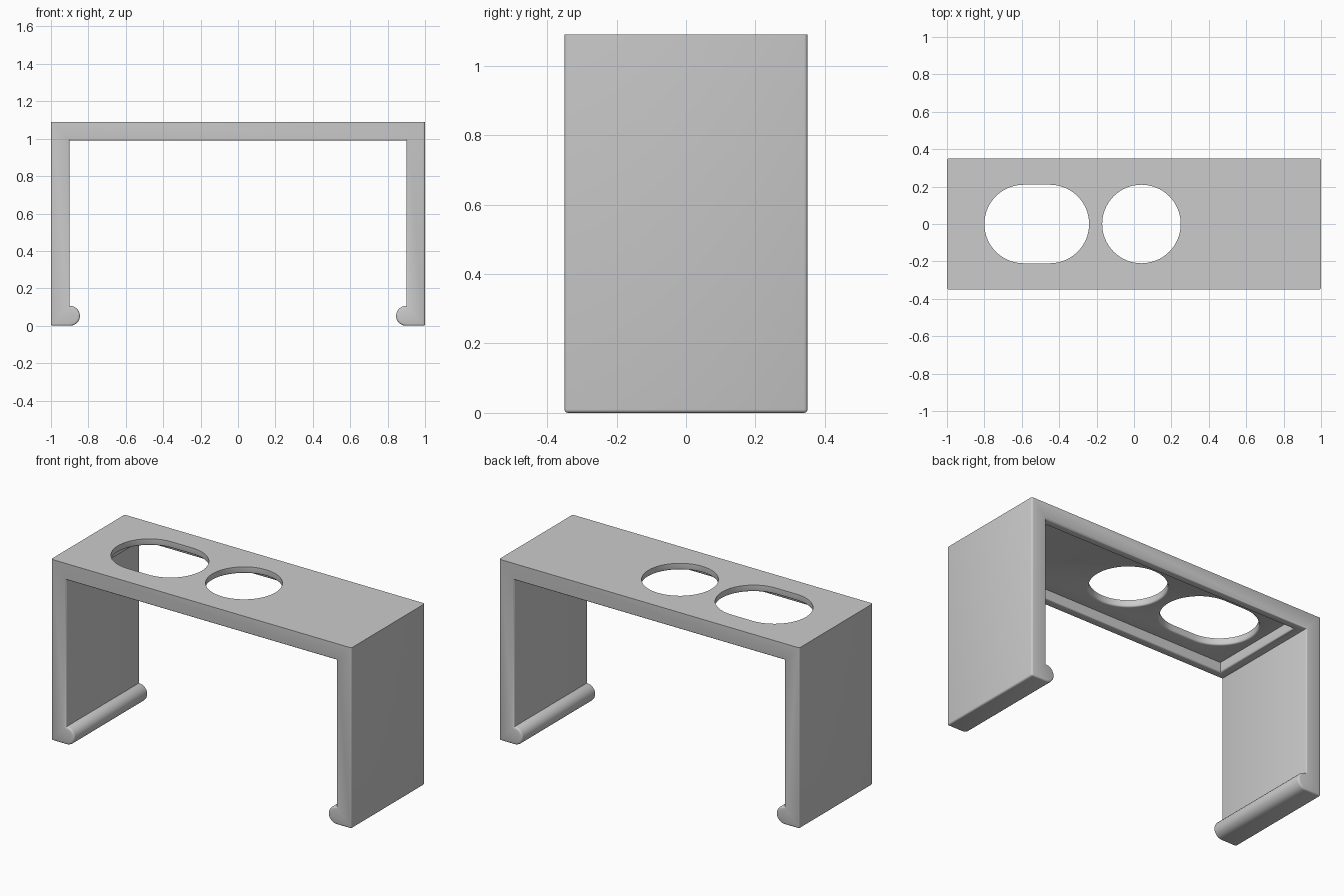
import bpy, bmesh, math

cube = bpy.data.objects.get("Cube")
if cube:
    bpy.data.objects.remove(cube, do_unlink=True)

HALF_W, HALF_D, HEIGHT = 1.0, 0.35, 1.09
INNER, UNDER = 0.9, 0.99      # inner leg face and underside of the top
RIM, CEILING = 0.05, 1.05     # rim round the pocket, pocket ceiling height
LIP_R = 0.053
HOLE_R = 0.21
ROUND = 0.01

grey = bpy.data.materials.new("light_grey")
grey.use_nodes = True
colour = (0.6, 0.6, 0.6, 1)
grey.diffuse_color = colour
grey.node_tree.nodes["Principled BSDF"].inputs["Base Color"].default_value = colour


def prism(name, points, direction):
    """Extrude a closed loop of points along a direction."""
    bm = bmesh.new()
    face = bm.faces.new([bm.verts.new(p) for p in points])
    grown = bmesh.ops.extrude_face_region(bm, geom=[face])["geom"]
    verts = [g for g in grown if isinstance(g, bmesh.types.BMVert)]
    bmesh.ops.translate(bm, verts=verts, vec=direction)
    bmesh.ops.recalc_face_normals(bm, faces=bm.faces)
    mesh = bpy.data.meshes.new(name)
    bm.to_mesh(mesh)
    bm.free()
    obj = bpy.data.objects.new(name, mesh)
    bpy.context.collection.objects.link(obj)
    return obj


def slot(x0, x1, r, steps=32):
    """Outline of a round-ended slot; a circle when x0 equals x1."""
    pts = []
    for cx, start in ((x1, -math.pi / 2), (x0, math.pi / 2)):
        for i in range(steps + 1):
            if x0 == x1 and i == steps:
                continue
            a = start + math.pi * i / steps
            pts.append((cx + r * math.cos(a), r * math.sin(a), 1.02))
    return pts


# Half profile: outer wall, foot, rolled lip, inner wall
half = [(HALF_W, HEIGHT), (HALF_W, 0)]
for i in range(13):
    a = -math.pi / 2 - math.pi * i / 12
    half.append((INNER - 0.002 + LIP_R * math.cos(a), LIP_R + LIP_R * math.sin(a)))
half += [(INNER, 2 * LIP_R), (INNER, UNDER)]
profile = half + [(-x, z) for x, z in reversed(half)]
bracket = prism("bracket", [(x, -HALF_D, z) for x, z in profile], (0, 2 * HALF_D, 0))
bracket.data.materials.append(grey)

# Cutters: pocket under the top, slot and round hole
px, py = INNER - RIM, HALF_D - RIM
pocket = [(-px, -py, 0.9), (px, -py, 0.9), (px, py, 0.9), (-px, py, 0.9)]
cutters = [
    prism("pocket_cutter", pocket, (0, 0, CEILING - 0.9)),
    prism("slot_cutter", slot(-0.59, -0.45, HOLE_R), (0, 0, 0.2)),
    prism("hole_cutter", slot(0.04, 0.04, HOLE_R), (0, 0, 0.2)),
]
for cutter in cutters:
    cutter.hide_render = True
    cut = bracket.modifiers.new(cutter.name, 'BOOLEAN')
    cut.operation = 'DIFFERENCE'
    cut.solver = 'EXACT'
    cut.object = cutter

# Apply the cuts, then remove the cutters
bpy.context.view_layer.update()
cut_mesh = bpy.data.meshes.new_from_object(
    bracket.evaluated_get(bpy.context.evaluated_depsgraph_get()))
bracket.modifiers.clear()
bracket.data = cut_mesh
for cutter in cutters:
    bpy.data.objects.remove(cutter, do_unlink=True)

# Round every outward edge except those of the top face
bm = bmesh.new()
bm.from_mesh(cut_mesh)
bmesh.ops.remove_doubles(bm, verts=bm.verts, dist=0.0005)
edges = [e for e in bm.edges if e.is_manifold
         and e.calc_face_angle_signed() > math.radians(35)
         and min(v.co.z for v in e.verts) < HEIGHT - 0.001]
bmesh.ops.bevel(bm, geom=edges, offset=ROUND, segments=3, profile=0.5,
                affect='EDGES', clamp_overlap=False)
bm.to_mesh(cut_mesh)
bm.free()

bpy.ops.object.select_all(action='DESELECT')
bracket.select_set(True)
bpy.context.view_layer.objects.active = bracket
bpy.ops.object.shade_smooth_by_angle(angle=math.radians(35))
